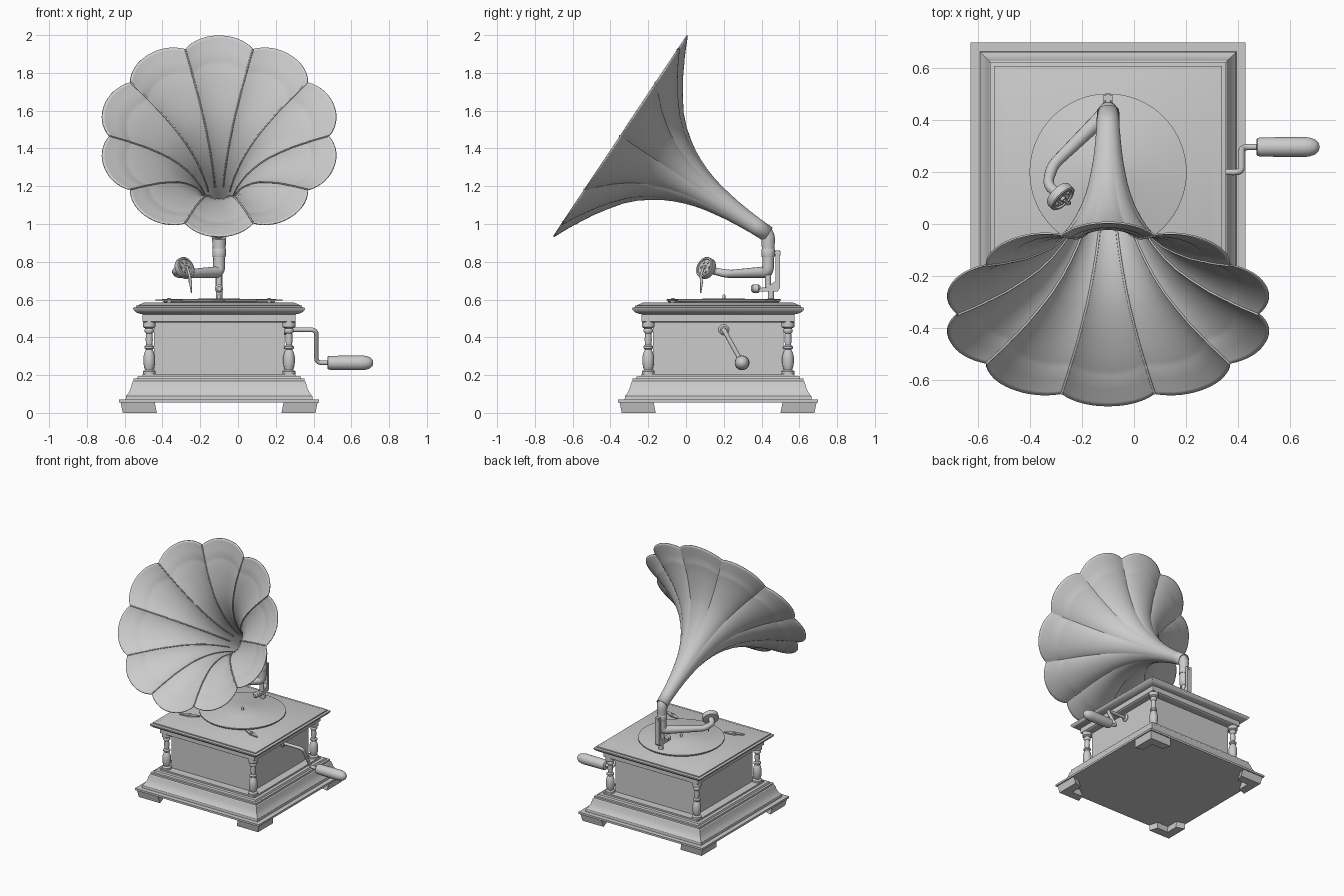
import bpy, bmesh, math
from mathutils import Vector, Matrix

if "Cube" in bpy.data.objects:
    bpy.data.objects.remove(bpy.data.objects["Cube"])

CX, CY = -0.10, 0.17          # cabinet centre


def finish(name, bm, angle=30):
    bmesh.ops.recalc_face_normals(bm, faces=bm.faces)
    me = bpy.data.meshes.new(name)
    bm.to_mesh(me)
    bm.free()
    ob = bpy.data.objects.new(name, me)
    bpy.context.collection.objects.link(ob)
    bpy.ops.object.select_all(action='DESELECT')
    ob.select_set(True)
    bpy.context.view_layer.objects.active = ob
    bpy.ops.object.shade_smooth_by_angle(angle=math.radians(angle))
    return ob


def loft(bm, rings, caps=True, closed=True):
    rows = [[bm.verts.new(p) for p in r] for r in rings]
    n = len(rows[0])
    for a, b in zip(rows, rows[1:]):
        for i in range(n):
            j = (i + 1) % n
            bm.faces.new((a[i], a[j], b[j], b[i]))
    if caps:
        bm.faces.new(rows[0][::-1])
        bm.faces.new(rows[-1])


def square(name, profile):
    """Square moulding from (half width, z) pairs."""
    bm = bmesh.new()
    loft(bm, [[(CX + sx * h, CY + sy * h, z) for sx, sy in
               ((-1, -1), (1, -1), (1, 1), (-1, 1))] for h, z in profile])
    return finish(name, bm)


def turned(name, profile, loc, axis=(0, 0, 1), n=32):
    """Lathe of (radius, height) pairs placed along an axis."""
    bm = bmesh.new()
    loft(bm, [[(r * math.cos(2 * math.pi * i / n), r * math.sin(2 * math.pi * i / n), z)
               for i in range(n)] for r, z in profile])
    rot = Vector((0, 0, 1)).rotation_difference(Vector(axis)).to_matrix().to_4x4()
    bm.transform(Matrix.Translation(loc) @ rot)
    return finish(name, bm, 40)


def tube(name, pts, radii, bend=0.04):
    """Round pipe through points, with rounded corners."""
    P = [Vector(p) for p in pts]
    path = [(P[0], radii[0])]
    for i in range(1, len(P) - 1):
        a = P[i] + (P[i - 1] - P[i]).normalized() * bend
        b = P[i] + (P[i + 1] - P[i]).normalized() * bend
        for k in range(7):
            t = k / 6
            path.append((a * (1 - t) ** 2 + P[i] * 2 * t * (1 - t) + b * t * t, radii[i]))
    path.append((P[-1], radii[-1]))
    cu = bpy.data.curves.new(name, 'CURVE')
    cu.dimensions, cu.bevel_depth, cu.bevel_resolution, cu.use_fill_caps = '3D', 1, 5, True
    sp = cu.splines.new('POLY')
    sp.points.add(len(path) - 1)
    for q, (co, r) in zip(sp.points, path):
        q.co, q.radius = (*co, 1), r
    ob = bpy.data.objects.new(name, cu)
    bpy.context.collection.objects.link(ob)
    return ob


def prism(name, outline, to3d, d0, d1):
    """Extruded 2D outline between depths d0 and d1."""
    bm = bmesh.new()
    loft(bm, [[to3d(u, v, d) for u, v in outline] for d in (d0, d1)])
    return finish(name, bm)


# cabinet: plinth, body, lid
square("base_plinth", [(.53, .055), (.53, .07), (.495, .07), (.493, .09), (.48, .105), (.468, .13),
                       (.458, .165), (.452, .17), (.452, .183), (.435, .183), (.43, .195),
                       (.405, .195), (.405, .207)])
square("cabinet_body", [(.345, .2), (.345, .49)])
square("lid", [(.395, .478), (.405, .484), (.405, .522), (.42, .525), (.438, .531), (.45, .542),
               (.455, .55), (.455, .556), (.44, .56), (.44, .568), (.43, .57), (.395, .585)])

# corner feet and turned columns
L = [(.52, .52), (.34, .52), (.36, .455), (.455, .455), (.455, .36), (.52, .34)]
col = [(.034, .2), (.034, .22), (.022, .228), (.027, .24), (.031, .265), (.031, .295), (.025, .32),
       (.017, .335), (.026, .342), (.026, .352), (.016, .36), (.019, .385), (.017, .42),
       (.025, .43), (.025, .44), (.02, .447), (.034, .455), (.034, .49)]
for sx in (-1, 1):
    for sy in (-1, 1):
        tag = ("left" if sx < 0 else "right") + ("_front" if sy < 0 else "_back")
        prism("foot_" + tag, L, lambda u, v, d: (CX + sx * (u - .01 + d * .2), CY + sy * (v - .01 + d * .2), d), 0, .056)
        turned("column_" + tag, col, (CX + sx * .37, CY + sy * .37, 0), n=24)

# turntable, record, label, spindle
turned("turntable", [(.29, .583), (.298, .592)], (CX, .2, 0), n=64)
turned("record", [(.303, .594), (.303, .601), (.298, .603), (.115, .603), (.11, .605), (.02, .605)], (CX, .2, 0), n=64)
turned("spindle", [(.008, .6), (.008, .622), (.004, .627)], (CX, .2, 0), n=16)

# two flat levers in front of the record
leaf = [(.065 * math.cos(a) ** 3 + .01 * math.cos(a), .02 * math.sin(a)) for a in
        [2 * math.pi * i / 24 for i in range(24)]]
for s, tag in ((-1, "left"), (1, "right")):
    c = Vector((CX + s * .265, -.07, 0))
    ang = math.radians(-20 * s)
    prism("lever_" + tag, leaf, lambda u, v, d: (
        c.x + u * math.cos(ang) - v * math.sin(ang), c.y + u * math.sin(ang) + v * math.cos(ang), d), .592, .6)
    turned("lever_post_" + tag, [(.012, .58), (.012, .603), (.006, .608)], c, n=16)

# horn: ten petals lofted along a tilted axis
S = Vector((CX, .435, .945))
A = Vector((0, -.833, .554))
U = Vector((0, .554, .833))
X = Vector((1, 0, 0))
prof = [(.0, .036), (.08, .038), (.15, .043), (.23, .051), (.3, .062), (.35, .071), (.4, .083),
        (.46, .102), (.52, .127), (.57, .152), (.62, .184), (.68, .23), (.735, .285), (.785, .353),
        (.835, .428), (.872, .495), (.88, .513), (.886, .52), (.91, .568), (.935, .622), (.943, .637)]
N = 160
rings = []
for t, r in prof:
    k = .09 * min(1, max(0, (r - .045) / .35)) ** .8
    ring = []
    for i in range(N):
        th = 2 * math.pi * i / N
        u = ((i + 8) % 16 - 8) / 8
        f = r * (1 - k * abs(u) ** 2.2)
        ring.append(S + A * t + (U * math.cos(th) + X * math.sin(th)) * f)
    rings.append(ring)
bm = bmesh.new()
loft(bm, rings, caps=False)
horn = finish("horn", bm, 25)
m = horn.modifiers.new("thickness", 'SOLIDIFY')
m.thickness, m.offset = .007, -1

# raised ribs along the petal seams
for p in range(10):
    rib = [rg[8 + p * 16] for rg in rings[5:]]
    tube("horn_rib_%d" % p, rib, [.0045] * len(rib), .004)

# horn elbow, collar and tone arm
tube("horn_elbow", [(CX, .435, .85), (CX, .435, .955), S + A * .12], [.033, .037, .037], .04)
turned("collar", [(.034, .825), (.036, .83), (.036, .865), (.033, .87)], (CX, .435, 0))
tube("tone_arm", [(CX, .435, .84), (CX, .435, .745), (-.315, .225, .735), (-.335, .15, .75), (-.295, .118, .765)],
     [.032, .031, .022, .02, .02], .03)

# sound box with rim, bolts and needle
ax = Vector((.65, -.65, .38)).normalized()
box = Vector((-.283, .106, .767))
turned("sound_box", [(.03, -.022), (.054, -.018), (.058, -.012), (.058, .014), (.054, .018),
                     (.046, .018), (.044, .011), (.012, .011), (.01, .02), (.003, .021)], box, ax)
side = ax.cross(Vector((0, 0, 1))).normalized()
up = side.cross(ax)
for i in range(6):
    a = i * math.pi / 3
    turned("sound_box_bolt_%d" % i, [(.007, .008), (.007, .016)],
           box + (side * math.cos(a) + up * math.sin(a)) * .03, ax, 10)
tube("needle_holder", [box + ax * .02, box + ax * .02 - up * .055, (-.252, .083, .69)], [.006, .007, .009], .01)
tube("needle", [(-.252, .083, .695), (-.246, .078, .635)], [.008, .003])

# rear bracket holding the arm
bracket = [(.475, .86), (.497, .86), (.497, .66), (.485, .642), (.37, .642), (.37, .66), (.43, .665),
           (.455, .685), (.475, .7)]
prism("rear_bracket", bracket, lambda u, v, d: (CX + d, u, v), -.018, .018)
turned("bracket_post", [(.03, .583), (.03, .597), (.017, .605), (.017, .65)], (CX, .45, 0), n=20)
tube("arm_pivot", [(CX, .435, .645), (CX, .435, .74)], [.016, .016])
turned("bracket_knob", [(.012, -.03), (.022, -.02), (.022, .01), (.012, .02)], (CX, .375, .658), (0, 1, 0), 20)
turned("bracket_clamp", [(.012, .44), (.012, .5)], (CX, 0, .845), (0, 1, 0), 16)

# winding crank
turned("crank_socket", [(.028, .24), (.028, .25), (.018, .26)], (0, .2, .44), (1, 0, 0), 24)
tube("crank_arm", [(.23, .2, .44), (.415, .2, .44), (.415, .297, .265), (.48, .297, .265)],
     [.011, .012, .012, .012], .03)
turned("crank_handle", [(.03, .473), (.035, .477), (.037, .49), (.039, .65), (.037, .675), (.03, .697),
                        (.018, .711), (.004, .716)], (0, .297, .265), (1, 0, 0))
